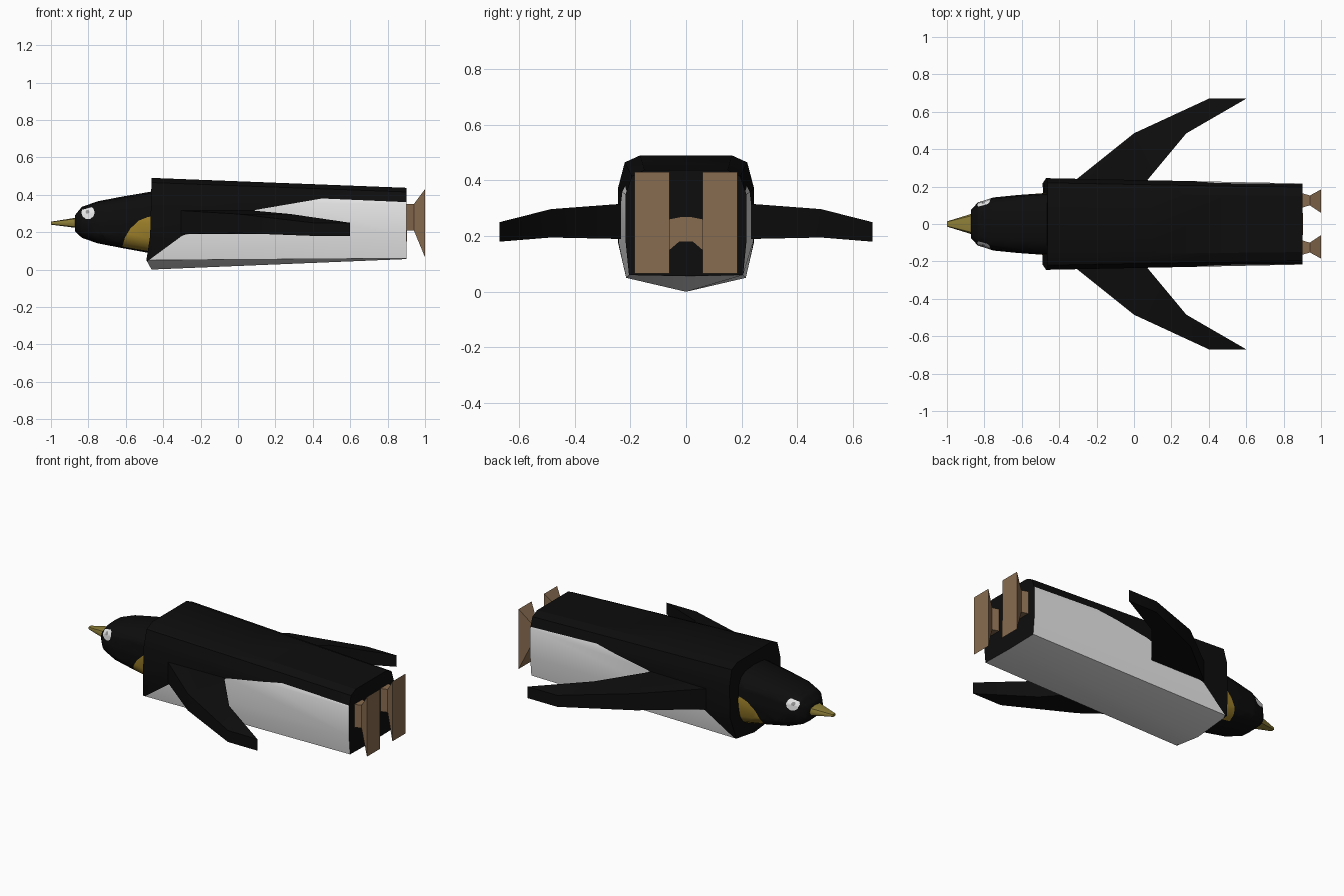
import bpy, bmesh, math
from mathutils import Vector

if "Cube" in bpy.data.objects:
    bpy.data.objects.remove(bpy.data.objects["Cube"])


def material(name, rgb):
    m = bpy.data.materials.new(name)
    m.diffuse_color = (*rgb, 1)
    m.use_nodes = True
    m.node_tree.nodes["Principled BSDF"].inputs["Base Color"].default_value = m.diffuse_color
    return m


BLACK = material("black", (0.004, 0.004, 0.004))
WHITE = material("white", (0.85, 0.85, 0.85))
YELLOW = material("ochre yellow", (0.36, 0.23, 0.025))
BEAK = material("beak olive", (0.27, 0.21, 0.04))
BROWN = material("foot brown", (0.25, 0.15, 0.08))
GREY = material("pupil grey", (0.3, 0.3, 0.3))


def loft(rings):
    """Skin a list of equal-length point rings and cap both ends."""
    bm = bmesh.new()
    loops = [[bm.verts.new(p) for p in ring] for ring in rings]
    n = len(loops[0])
    for a, b in zip(loops, loops[1:]):
        for i in range(n):
            j = (i + 1) % n
            bm.faces.new((a[i], a[j], b[j], b[i]))
    bm.faces.new(loops[0])
    bm.faces.new(loops[-1])
    bmesh.ops.recalc_face_normals(bm, faces=bm.faces[:])
    return bm


def finish(bm, name, mats, angle=35):
    bmesh.ops.recalc_face_normals(bm, faces=bm.faces[:])
    me = bpy.data.meshes.new(name)
    bm.to_mesh(me)
    bm.free()
    for m in mats:
        me.materials.append(m)
    ob = bpy.data.objects.new(name, me)
    bpy.context.collection.objects.link(ob)
    bpy.ops.object.select_all(action='DESELECT')
    ob.select_set(True)
    bpy.context.view_layer.objects.active = ob
    bpy.ops.object.shade_smooth_by_angle(angle=math.radians(angle))
    return ob


def cut(bm, pts):
    """Cut the mesh along each segment of an xz polyline, seen from the side."""
    for (x0, z0), (x1, z1) in zip(pts, pts[1:]):
        bmesh.ops.bisect_plane(bm, geom=bm.verts[:] + bm.edges[:] + bm.faces[:], dist=1e-5,
                               plane_co=(x0, 0, z0), plane_no=Vector((z1 - z0, 0, x0 - x1)).normalized())
    bm.normal_update()


def inside(p, poly):
    """True if p lies in a convex counter-clockwise xz polygon."""
    return all((x1 - x0) * (p.z - z0) - (z1 - z0) * (p.x - x0) > 0
               for (x0, z0), (x1, z1) in zip(poly, poly[1:] + poly[:1]))


def disc(x, z, r, n):
    return [(x + r * math.cos(math.tau * i / n), z + r * math.sin(math.tau * i / n)) for i in range(n)]


def mirrored(half):
    """Close a half profile of (x, y, z) points across y = 0."""
    return half + [(x, -y, z) for x, y, z in reversed(half) if y > 0]


# body: faceted trunk with a shallow keel that fades toward the tail
front = [(-.463, .165, .49), (-.463, .22, .465), (-.465, .245, .37), (-.47, .245, .18),
         (-.49, .215, .05), (-.462, 0, 0)]
rear = [(.9, .15, .437), (.9, .195, .415), (.9, .217, .35), (.9, .217, .18), (.9, .205, .06), (.9, 0, .056)]
bm = loft([mirrored(front), mirrored(rear)])
edge = [(-.5, .033), (-.3, .18), (.1, .32), (.45, .38), (.91, .36)]
cut(bm, edge)
for f in bm.faces:
    c = f.calc_center_median()
    for (x0, z0), (x1, z1) in zip(edge, edge[1:]):
        if x0 <= c.x < x1 and abs(f.normal.x) < .7:
            f.material_index = int(c.z < z0 + (z1 - z0) * (c.x - x0) / (x1 - x0))
finish(bm, "body", [BLACK, WHITE], 25)


# head: rounded-square sections (x, half width, bottom, top)
def section(x, w, lo, hi, n=16):
    def sp(v):
        return math.copysign(abs(v) ** .62, v) if abs(v) > 1e-6 else 0
    ring = []
    for i in range(n):
        a = math.tau * i / n
        ring.append((x, w * sp(math.cos(a)), (lo + hi) / 2 + (hi - lo) / 2 * sp(math.sin(a))))
    return ring


bm = loft([section(*s) for s in [(-.872, .075, .205, .29), (-.835, .115, .17, .335),
                                 (-.75, .142, .14, .365), (-.62, .155, .115, .39), (-.455, .167, .085, .418)]])
cheek = [(-.4, .05), (-.4, .285), (-.48, .282), (-.53, .262), (-.575, .22), (-.605, .17), (-.622, .11), (-.622, .05)]
eye = disc(-.802, .305, .036, 10)
pupil = disc(-.805, .308, .011, 6)
cut(bm, cheek[1:-1])
cut(bm, eye + eye[:1])
cut(bm, pupil + pupil[:1])
for f in bm.faces:
    c = f.calc_center_median()
    if abs(f.normal.y) > .4:
        if inside(c, cheek):
            f.material_index = 1
        elif inside(c, pupil):
            f.material_index = 3
        elif inside(c, eye):
            f.material_index = 2
finish(bm, "head", [BLACK, YELLOW, WHITE, GREY], 50)

# beak
finish(loft([section(-.86, .057, .222, .278, 8), section(-1, .014, .24, .256, 8)]), "beak", [BEAK], 50)


def box_ring(axis_pts):
    return [tuple(p) for p in axis_pts]


for side, s in (("left", 1), ("right", -1)):
    # flipper: swept back, (y, leading x, trailing x, bottom, top)
    rings = [[(a, s * y, lo), (b, s * y, lo), (b, s * y, hi), (a, s * y, hi)]
             for y, a, b, lo, hi in [(.2, -.356, .042, .19, .32), (.245, -.3, .08, .19, .315),
                                     (.485, 0, .28, .195, .297), (.67, .4, .6, .18, .25)]]
    finish(loft(rings), side + "_flipper", [BLACK], 30)
    # foot: short ankle flaring to a tall flat sole, (x, inner y, outer y, bottom, top)
    rings = [[(x, s * a, lo), (x, s * b, lo), (x, s * b, hi), (x, s * a, hi)]
             for x, a, b, lo, hi in [(.89, .085, .168, .21, .35), (.94, .1, .152, .21, .35),
                                     (1.0, .06, .185, .065, .43)]]
    finish(loft(rings), side + "_foot", [BROWN], 30)

# brown patch on the tail end between the feet
half = [(.06, .15), (.06, .26), (.02, .268)]
outline = [(y, z) for y, z in half] + [(-y, z) for y, z in reversed(half)] + [(-.025, .18), (.025, .18)]
finish(loft([[(x, y, z) for y, z in outline] for x in (.897, .904)]), "tail_patch", [BROWN])
